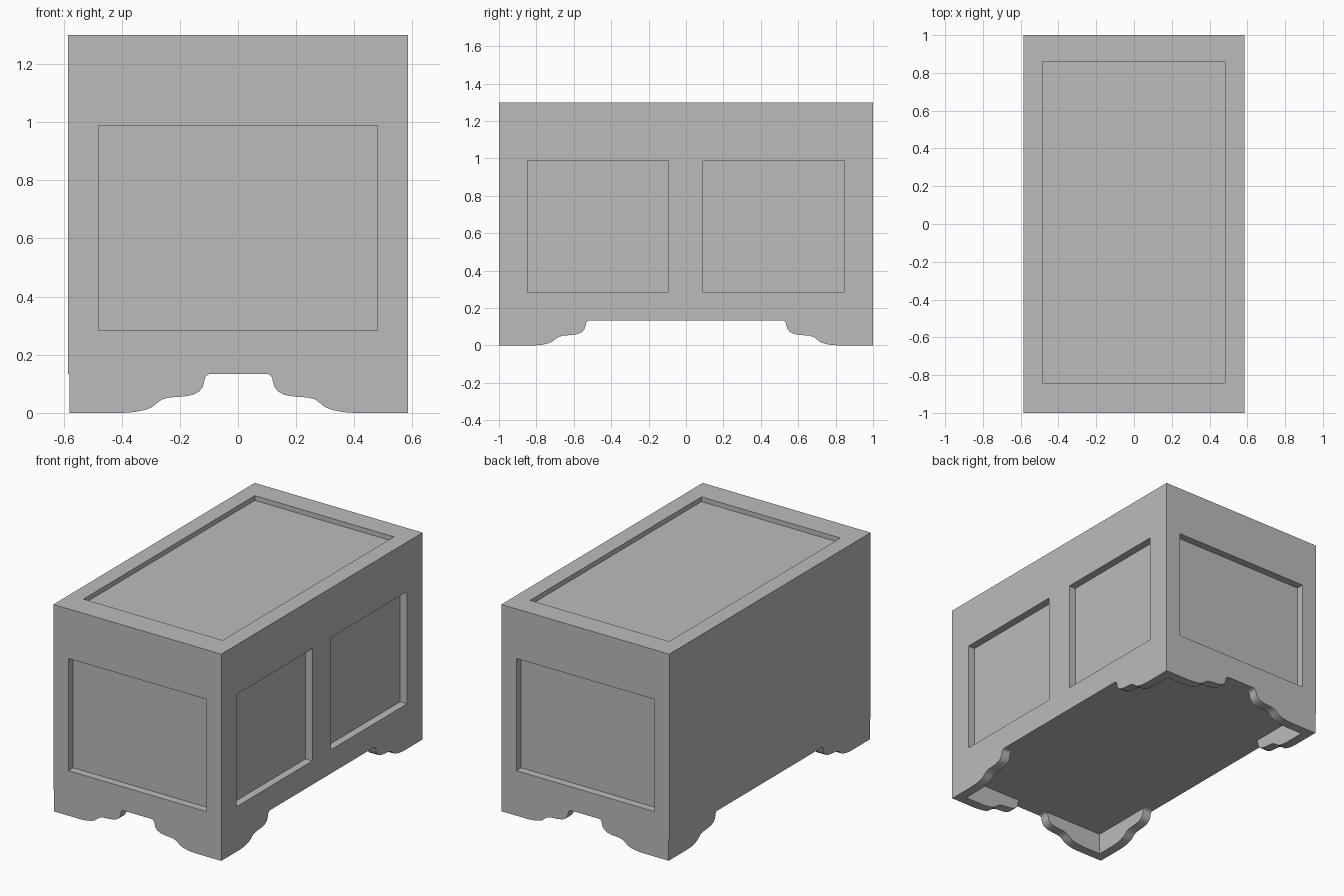
import bpy, bmesh, math

if "Cube" in bpy.data.objects:
    bpy.data.objects.remove(bpy.data.objects["Cube"])

grey = bpy.data.materials.new("plain grey")
grey.diffuse_color = (0.5, 0.5, 0.5, 1)
grey.use_nodes = True
grey.node_tree.nodes["Principled BSDF"].inputs["Base Color"].default_value = grey.diffuse_color

W, L, Z0, Z1 = 0.584, 1.0, 0.134, 1.3   # half width, half length, underside, top


def box(name, lo, hi):
    """Axis-aligned box between two corners."""
    bm = bmesh.new()
    bmesh.ops.create_cube(bm, size=1)
    for v in bm.verts:
        v.co = [(lo[i] + hi[i]) / 2 + v.co[i] * (hi[i] - lo[i]) for i in range(3)]
    me = bpy.data.meshes.new(name)
    bm.to_mesh(me)
    bm.free()
    ob = bpy.data.objects.new(name, me)
    bpy.context.collection.objects.link(ob)
    return ob


# Chest body
body = box("chest_body", (-W, -L, Z0), (W, L, Z1))
body.data.materials.append(grey)

# Recessed panels: front, back, two on the right side, one in the lid
D = 0.048
cutters = [
    box("front_panel_cutter", (-0.48, -1.1, 0.283), (0.48, -L + D, 0.988)),
    box("back_panel_cutter", (-0.48, L - D, 0.283), (0.48, 1.1, 0.988)),
    box("side_panel_cutter_a", (W - D, -0.848, 0.283), (0.7, -0.095, 0.988)),
    box("side_panel_cutter_b", (W - D, 0.092, 0.283), (0.7, 0.845, 0.988)),
    box("lid_panel_cutter", (-0.485, -0.842, Z1 - 0.03), (0.482, 0.86, 1.4)),
]
bpy.context.view_layer.objects.active = body
for c in cutters:
    c.hide_render = True
    m = body.modifiers.new(c.name, 'BOOLEAN')
    m.operation = 'DIFFERENCE'
    m.solver = 'EXACT'
    m.object = c
    bpy.ops.object.modifier_apply(modifier=m.name)
for c in cutters:
    bpy.data.objects.remove(c)

# Bracket feet: scrolled profile as (distance from corner, height)
SCROLL = [(0.185, 0), (0.225, 0.003), (0.26, 0.01), (0.285, 0.02), (0.302, 0.034),
          (0.318, 0.046), (0.345, 0.053), (0.39, 0.056), (0.425, 0.062), (0.447, 0.074),
          (0.459, 0.09), (0.464, 0.108), (0.467, 0.122), (0.474, 0.131), (0.484, Z0)]
T = 0.06


def bracket(bm, start, place):
    """Scrolled board; place(distance, depth, z) gives its position."""
    prof = [(start, 0)] + SCROLL + [(start, Z0)]
    rings = [[bm.verts.new(place(d, t, z)) for d, z in prof] for t in (0, T)]
    bm.faces.new(rings[0])
    bm.faces.new(rings[1][::-1])
    n = len(prof)
    for i in range(n):
        j = (i + 1) % n
        bm.faces.new((rings[0][i], rings[1][i], rings[1][j], rings[0][j]))


for sx, xn in ((-1, "left"), (1, "right")):
    for sy, yn in ((-1, "front"), (1, "back")):
        w = 0.58 if sx < 0 else W
        bm = bmesh.new()
        bracket(bm, 0, lambda d, t, z: (sx * (w - t), sy * (L - d), z))
        bracket(bm, T, lambda d, t, z: (sx * (w - d), sy * (L - t), z))
        bmesh.ops.recalc_face_normals(bm, faces=bm.faces)
        name = f"{yn}_{xn}_foot"
        me = bpy.data.meshes.new(name)
        bm.to_mesh(me)
        bm.free()
        me.materials.append(grey)
        ob = bpy.data.objects.new(name, me)
        bpy.context.collection.objects.link(ob)
        bpy.ops.object.select_all(action='DESELECT')
        ob.select_set(True)
        bpy.context.view_layer.objects.active = ob
        bpy.ops.object.shade_smooth_by_angle(angle=math.radians(40))
